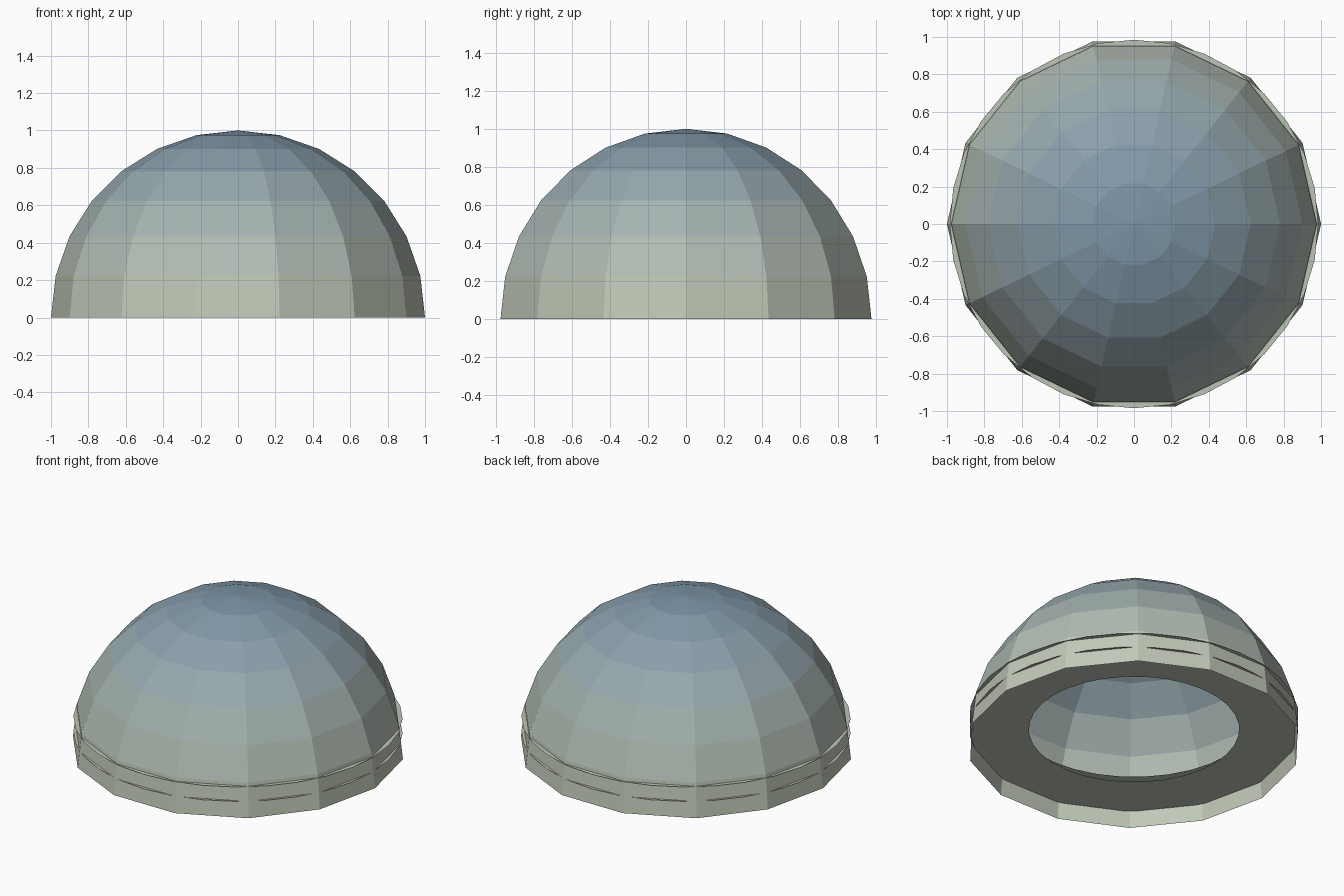
import bpy, bmesh, math

if "Cube" in bpy.data.objects:
    bpy.data.objects.remove(bpy.data.objects["Cube"])

SIDES = 14
BANDS = SIDES // 2
LOW, HIGH = (0.57, 0.62, 0.49), (0.20, 0.30, 0.39)


def tint(height):
    """Colour fading from pale green at the rim to slate blue at the top."""
    mat = bpy.data.materials.new("fade_%02d" % round(height * 100))
    mat.diffuse_color = [a + (b - a) * height for a, b in zip(LOW, HIGH)] + [1]
    mat.use_nodes = True
    mat.node_tree.nodes["Principled BSDF"].inputs["Base Color"].default_value = mat.diffuse_color
    return mat


def lathe(name, profile, sides):
    """Revolve (radius, height) points around z."""
    bm = bmesh.new()
    verts = [bm.verts.new((r, 0, z)) for r, z in profile]
    edges = [bm.edges.new(p) for p in zip(verts, verts[1:])]
    bmesh.ops.spin(bm, geom=verts + edges, axis=(0, 0, 1), cent=(0, 0, 0),
                   steps=sides, angle=2 * math.pi)
    bmesh.ops.remove_doubles(bm, verts=bm.verts, dist=1e-4)
    bmesh.ops.recalc_face_normals(bm, faces=bm.faces)
    me = bpy.data.meshes.new(name)
    bm.to_mesh(me)
    bm.free()
    ob = bpy.data.objects.new(name, me)
    bpy.context.collection.objects.link(ob)
    return ob


# Faceted open dome shell, tinted band by band
step = math.pi / SIDES
dome = lathe("dome", [(math.cos(i * step), math.sin(i * step))
                      for i in range(BANDS)] + [(0, 1)], SIDES)
for i in range(BANDS):
    dome.data.materials.append(tint(math.sin((i + 0.5) * step)))
for face in dome.data.polygons:
    low = min(dome.data.vertices[v].co.z for v in face.vertices)
    face.material_index = round(math.asin(low) / step)

# Two paper-thin flat rings inside the rim, breaking through the facets
for name, inner, z in (("lower_ring", 0.63, 0.105), ("upper_ring", 0.735, 0.2)):
    ring = lathe(name, [(inner, z), (0.985, z)], 32)
    ring.data.materials.append(tint(z))
